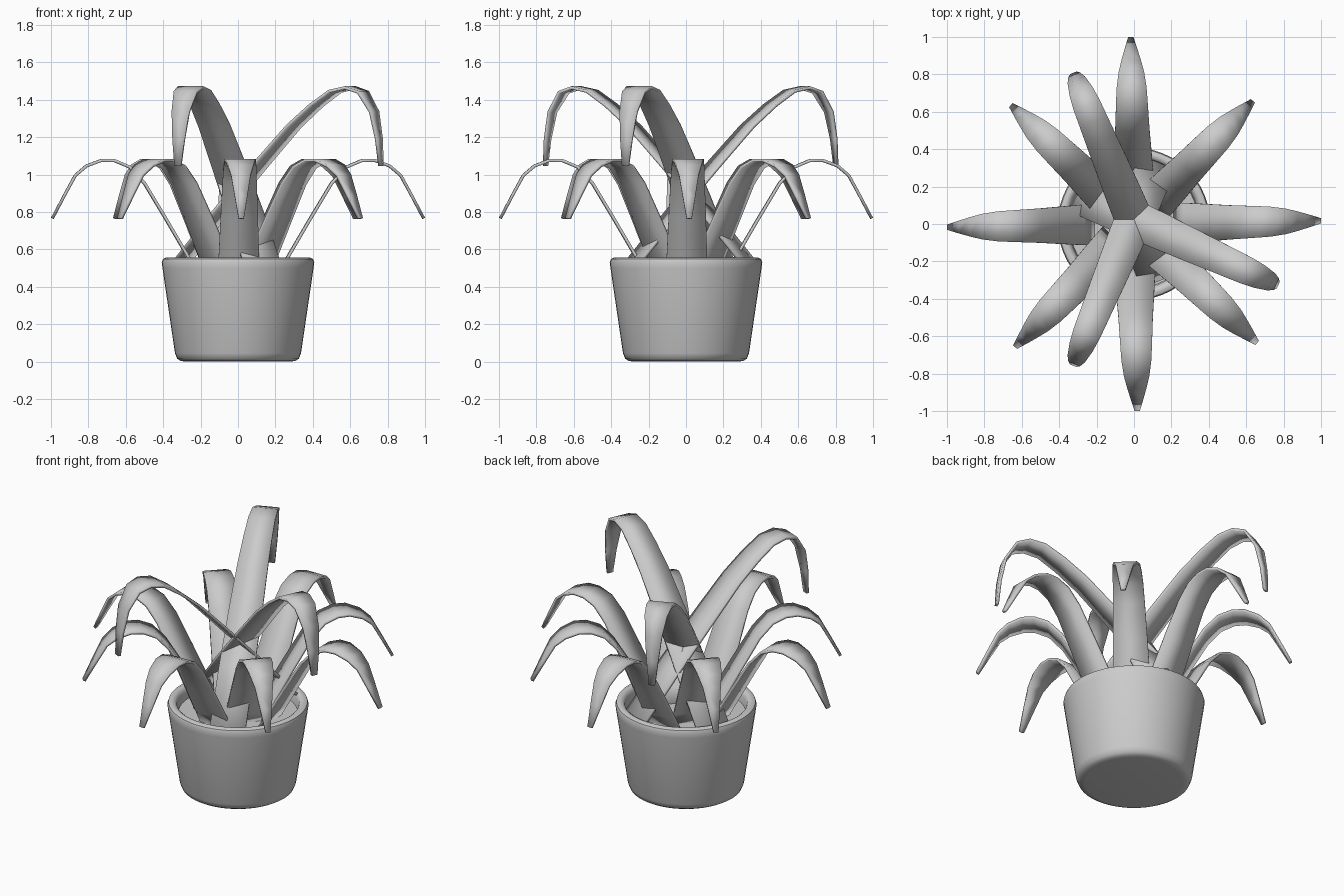
import bpy, bmesh
from math import radians, cos, sin, tau

if "Cube" in bpy.data.objects:
    bpy.data.objects.remove(bpy.data.objects["Cube"])


def finish(name, bm, angle):
    bmesh.ops.recalc_face_normals(bm, faces=bm.faces)
    me = bpy.data.meshes.new(name)
    bm.to_mesh(me)
    bm.free()
    ob = bpy.data.objects.new(name, me)
    bpy.context.collection.objects.link(ob)
    bpy.ops.object.select_all(action='DESELECT')
    ob.select_set(True)
    bpy.context.view_layer.objects.active = ob
    bpy.ops.object.shade_smooth_by_angle(angle=radians(angle))
    return ob


def lathe(name, profile, n=48):
    # revolve (radius, z) points, capping both ends
    bm = bmesh.new()
    rings = [[bm.verts.new((r * cos(tau * i / n), r * sin(tau * i / n), z))
              for i in range(n)] for r, z in profile]
    for a, b in zip(rings, rings[1:]):
        for i in range(n):
            j = (i + 1) % n
            bm.faces.new((a[i], a[j], b[j], b[i]))
    bm.faces.new(rings[0])
    bm.faces.new(rings[-1])
    return finish(name, bm, 40)


def leaf(name, path, angle, shift=0.0, dy=0.0):
    # ribbon along (radius, z, half width) points, turned to the given angle
    c, s = cos(radians(angle)), sin(radians(angle))
    bm = bmesh.new()
    rows = []
    for r, z, w in path:
        r += shift
        rows.append([bm.verts.new((r * c - k * w * s, r * s + k * w * c + dy, z))
                     for k in (-1, 1)])
    for a, b in zip(rows, rows[1:]):
        bm.faces.new((a[0], b[0], b[1], a[1]))
    ob = finish(name, bm, 60)
    mod = ob.modifiers.new("thickness", 'SOLIDIFY')
    mod.thickness = 0.016
    mod.offset = 0
    return ob


# pot with rounded foot and lip, and the soil inside
lathe("pot", [(0.28, 0), (0.305, 0.003), (0.325, 0.015), (0.337, 0.045),
              (0.404, 0.50), (0.408, 0.53), (0.402, 0.548), (0.385, 0.556),
              (0.37, 0.554), (0.357, 0.544), (0.35, 0.525), (0.342, 0.46)])
lathe("soil", [(0.345, 0.46), (0.345, 0.48)])

# low outer leaves, eight around; diagonal ones sit closer in
low = [(0.215, 0.47, 0.11), (0.27, 0.565, 0.108), (0.39, 0.77, 0.10),
       (0.50, 0.953, 0.092), (0.58, 1.04, 0.088), (0.66, 1.074, 0.084),
       (0.73, 1.076, 0.08), (0.81, 1.046, 0.068), (0.87, 0.995, 0.052),
       (0.93, 0.885, 0.034), (0.993, 0.765, 0.014)]
for i in range(8):
    leaf(f"outer_leaf_{i + 1}", low, 45 * i + 1, -0.085 if i % 2 else 0)

# tall inner leaves crossing over the middle
tall = [(-0.35, 0.51, 0.105), (-0.1, 0.80, 0.104), (0.14, 1.06, 0.098),
        (0.33, 1.26, 0.09), (0.46, 1.37, 0.084), (0.57, 1.445, 0.079),
        (0.66, 1.464, 0.075), (0.735, 1.44, 0.066), (0.80, 1.335, 0.05),
        (0.828, 1.19, 0.034), (0.84, 1.045, 0.018)]
for i, angle in enumerate((112.5, 247.5, 335.5)):
    leaf(f"tall_leaf_{i + 1}", tall, angle, 0, 0.025)
